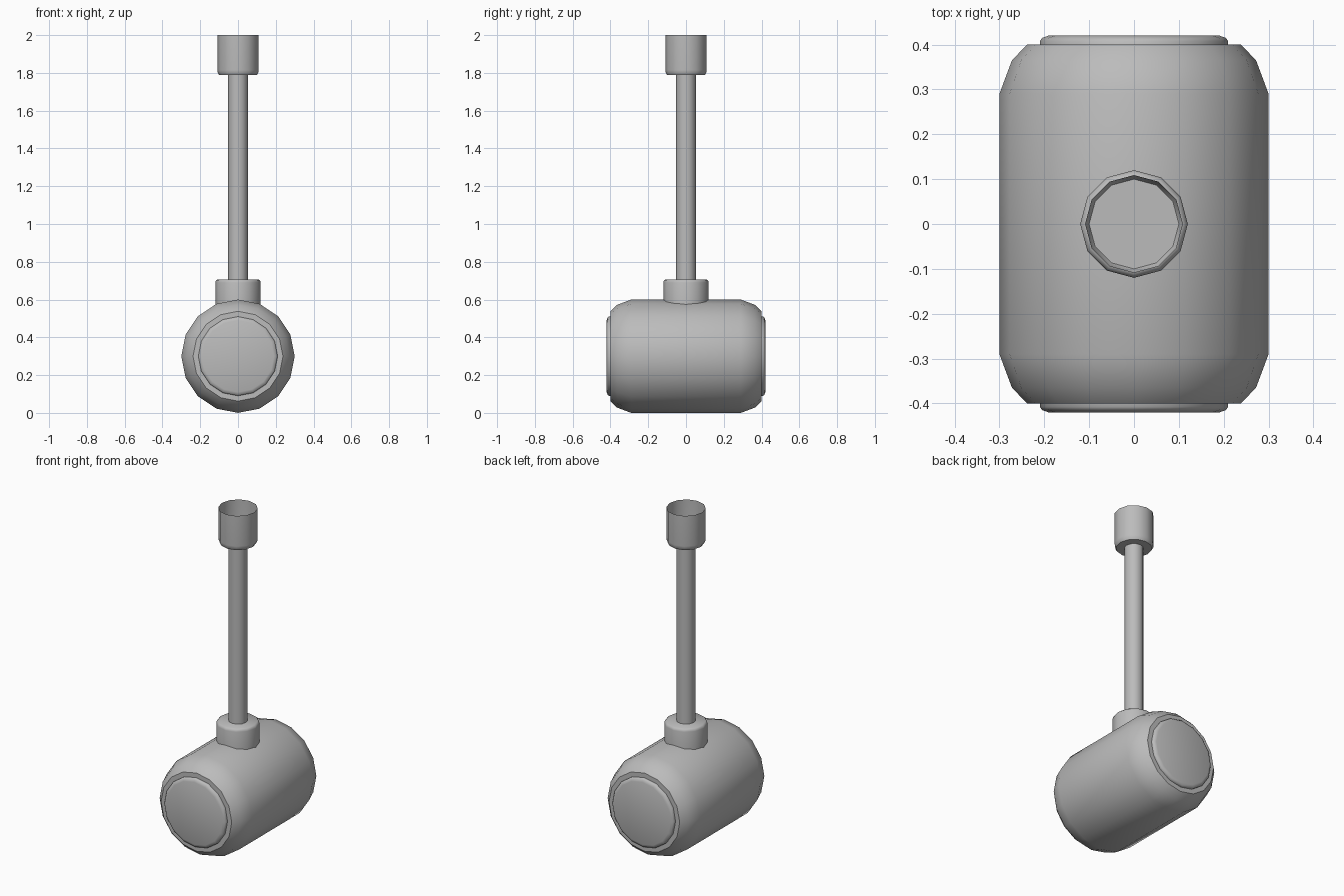
import bpy, bmesh, math
from mathutils import Matrix

cube = bpy.data.objects.get("Cube")
if cube:
    bpy.data.objects.remove(cube, do_unlink=True)

grey = bpy.data.materials.new("plain grey")
grey.use_nodes = True
colour = (0.5, 0.5, 0.5, 1)
grey.diffuse_color = colour
grey.node_tree.nodes["Principled BSDF"].inputs["Base Color"].default_value = colour


def lathe(name, profile, sides, matrix=Matrix(), cap_start=True, cap_end=True):
    """Spin (radius, height) points around z, then place with matrix."""
    bm = bmesh.new()
    rings = []
    for r, h in profile:
        angles = [math.tau * i / sides for i in range(sides)]
        rings.append([bm.verts.new((r * math.cos(a), r * math.sin(a), h)) for a in angles])
    for low, high in zip(rings, rings[1:]):
        for i in range(sides):
            j = (i + 1) % sides
            bm.faces.new((low[i], low[j], high[j], high[i]))
    if cap_start:
        bm.faces.new(rings[0][::-1])
    if cap_end:
        bm.faces.new(rings[-1])
    bm.transform(matrix)
    mesh = bpy.data.meshes.new(name)
    bm.to_mesh(mesh)
    bm.free()
    mesh.materials.append(grey)
    obj = bpy.data.objects.new(name, mesh)
    bpy.context.collection.objects.link(obj)
    bpy.ops.object.select_all(action="DESELECT")
    obj.select_set(True)
    bpy.context.view_layer.objects.active = obj
    bpy.ops.object.shade_smooth_by_angle(angle=math.radians(46))
    return obj


# Barrel-shaped head lying along y, with rounded shoulders
lift = Matrix.Translation((0, 0, 0.3))
shoulder = [(0.3, 0.29), (0.272, 0.365), (0.238, 0.4)]
head = [(r, -h) for r, h in reversed(shoulder)] + shoulder
lathe("mallet_head", head, 16, lift @ Matrix.Rotation(math.pi / 2, 4, "X"))

# Raised striking faces at both ends
face = [(0.21, 0.39), (0.21, 0.408), (0.204, 0.415), (0.19, 0.42)]
for name, turn in (("front_striking_face", 1), ("back_striking_face", -1)):
    lathe(name, face, 16, lift @ Matrix.Rotation(turn * math.pi / 2, 4, "X"))

# Collar where the handle enters the head
lathe("collar", [(0.12, 0.55), (0.12, 0.69), (0.117, 0.7), (0.108, 0.707)], 12)

# Handle shaft
lathe("handle", [(0.053, 0.6), (0.053, 1.788)], 12)

# Open cup-like pommel at the end of the handle
lathe("pommel", [(0.1, 1.788), (0.108, 1.803), (0.109, 1.815), (0.109, 2)], 12, cap_end=False)
